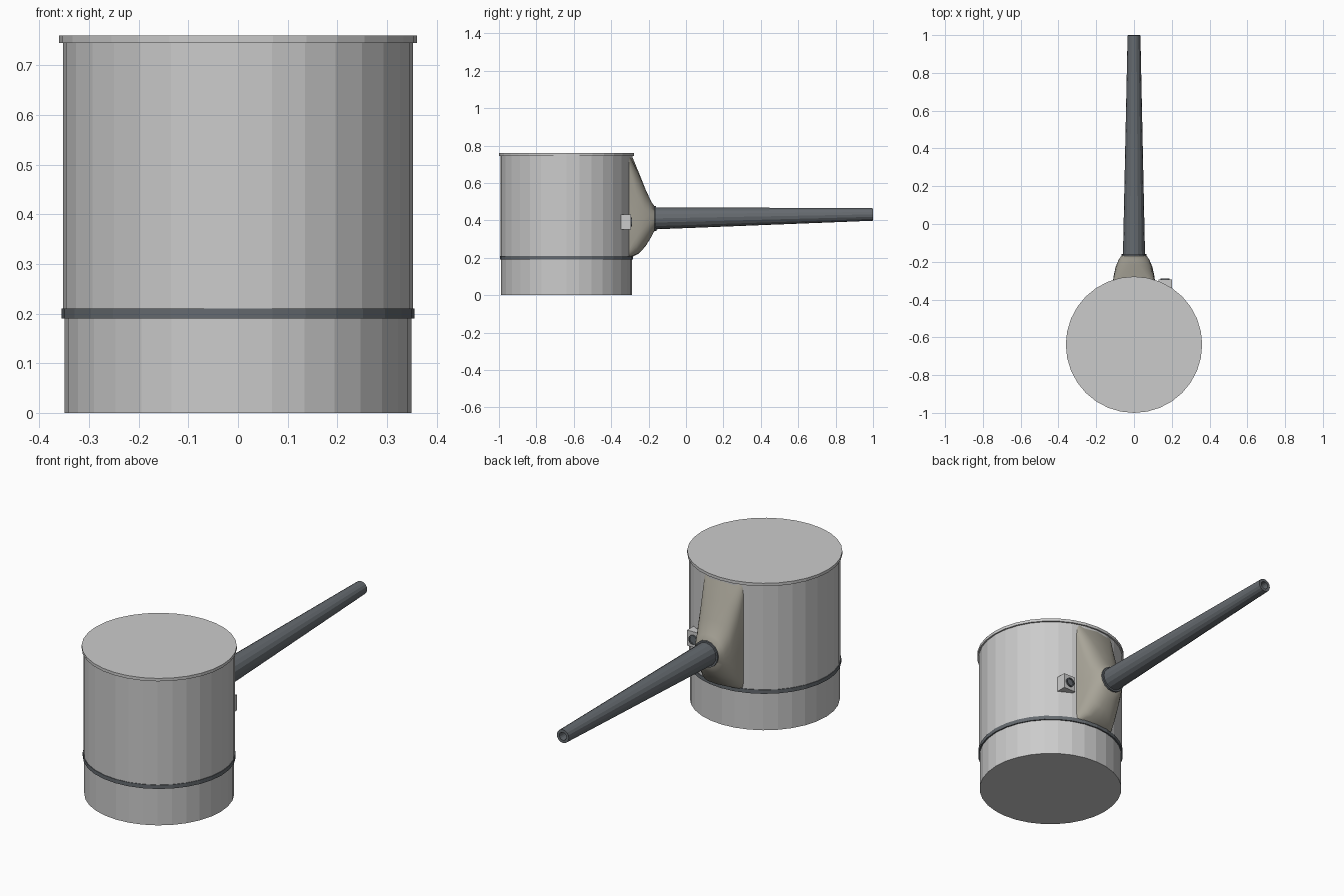
import bpy, bmesh, math
from mathutils import Vector, Matrix

if "Cube" in bpy.data.objects:
    bpy.data.objects.remove(bpy.data.objects["Cube"])

CY = -0.639          # turret axis
R = 0.353            # turret wall radius


def material(name, rgb):
    m = bpy.data.materials.new(name)
    m.diffuse_color = (*rgb, 1)
    m.use_nodes = True
    m.node_tree.nodes["Principled BSDF"].inputs["Base Color"].default_value = m.diffuse_color
    return m


dark = material("dark_steel", (0.13, 0.145, 0.16))
canvas = material("canvas", (0.40, 0.38, 0.32))


def finish(name, bm, mat=None):
    bmesh.ops.recalc_face_normals(bm, faces=bm.faces)
    me = bpy.data.meshes.new(name)
    bm.to_mesh(me)
    bm.free()
    ob = bpy.data.objects.new(name, me)
    bpy.context.collection.objects.link(ob)
    if mat:
        me.materials.append(mat)
    return ob


def loft(name, rings, mat=None, caps=True):
    """Skin a list of equally long point rings."""
    bm = bmesh.new()
    vs = [[bm.verts.new(p) for p in r] for r in rings]
    n = len(rings[0])
    for a, b in zip(vs, vs[1:]):
        for i in range(n):
            j = (i + 1) % n
            bm.faces.new((a[i], a[j], b[j], b[i]))
    if caps:
        bm.faces.new(vs[0])
        bm.faces.new(vs[-1])
    return finish(name, bm, mat)


def lathe(name, profile, sides, matrix, mat=None):
    """Revolve (radius, height) pairs around the local z axis."""
    rings = [[matrix @ Vector((r * math.cos(math.tau * i / sides),
                               r * math.sin(math.tau * i / sides), h))
              for i in range(sides)] for r, h in profile]
    return loft(name, rings, mat)


# Turret drum, base, belt and roof
upright = Matrix.Translation((0, CY, 0))
lathe("turret_base", [(0.349, 0), (0.349, 0.19)], 32, upright)
lathe("turret_belt", [(0.356, 0.19), (0.356, 0.21)], 32, upright, dark)
lathe("turret_wall", [(R, 0.21), (R, 0.745)], 32, upright)
lathe("turret_roof", [(0.361, 0.745), (0.361, 0.76)], 32, upright)

# Canvas cover: rectangle on the wall shrinking to a circle round the barrel
# stations: (blend, half width, z bottom, z top, squareness exponent)
stations = [(0, 0.112, 0.205, 0.742, 0.12), (0.3, 0.106, 0.222, 0.655, 0.4),
            (0.6, 0.096, 0.262, 0.565, 0.7), (0.85, 0.081, 0.31, 0.50, 0.9),
            (1, 0.067, 0.345, 0.475, 1)]
N = 32
rings = []
for t, w, zb, zt, e in stations:
    ring = []
    for i in range(N):
        a = math.tau * i / N
        c, s = math.cos(a), math.sin(a)
        x = w * math.copysign(abs(c) ** e, c) if abs(c) > 1e-6 else 0
        k = math.copysign(abs(s) ** e, s) if abs(s) > 1e-6 else 0
        x0 = x * 0.112 / w
        y_wall = CY + math.sqrt(R * R - x0 * x0) - 0.002
        z_mid = 0.41
        z = z_mid + k * ((zt - z_mid) if k > 0 else (z_mid - zb))
        ring.append((x, y_wall + (-0.168 - y_wall) * t, z))
    rings.append(ring)
cover = loft("barrel_cover", rings, canvas)
cover.data.polygons.foreach_set("use_smooth", [True] * len(cover.data.polygons))
bpy.context.view_layer.objects.active = cover
cover.select_set(True)
bpy.ops.object.shade_smooth_by_angle(angle=math.radians(40))

# Hollow tapered barrel, tilted slightly upward
start, end = Vector((0, -0.19, 0.41)), Vector((0, 0.999, 0.432))
axis = end - start
L = axis.length
aim = Matrix.Translation(start) @ axis.to_track_quat('Z', 'Y').to_matrix().to_4x4()
lathe("barrel", [(0.059, 0), (0.034, L), (0.020, L), (0.020, L - 0.15)], 16, aim, dark)
lathe("barrel_collar", [(0.067, 0.02), (0.067, 0.03)], 16, aim, dark)

# Sight box beside the cover
bm = bmesh.new()
bmesh.ops.create_cube(bm, size=1, matrix=Matrix.Translation((0.165, -0.325, 0.39))
                      @ Matrix.Diagonal((0.07, 0.06, 0.08, 1)))
finish("sight_box", bm)
face = Matrix.Translation((0.165, -0.296, 0.39)) @ Matrix.Rotation(-math.pi / 2, 4, 'X')
lathe("sight_lens", [(0.024, 0), (0.024, 0.008), (0.018, 0.008), (0.018, 0.003)],
      16, face, dark)
